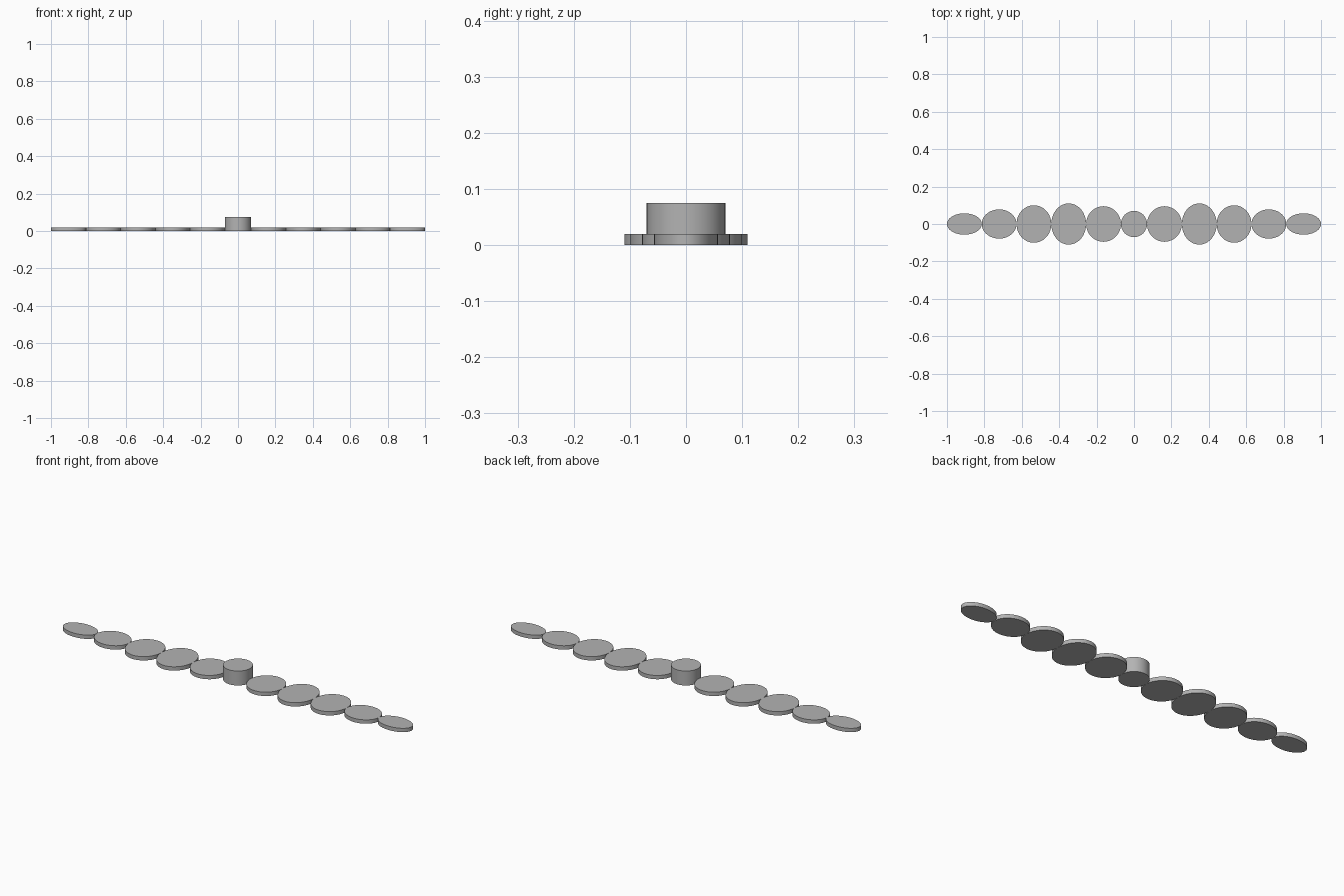
import bpy

# Remove the default cube
cube = bpy.data.objects.get("Cube")
if cube:
    bpy.data.objects.remove(cube, do_unlink=True)

# Single grey material
grey = bpy.data.materials.new("plain_grey")
grey.use_nodes = True
colour = (0.45, 0.45, 0.45, 1.0)
grey.diffuse_color = colour
grey.node_tree.nodes["Principled BSDF"].inputs["Base Color"].default_value = colour


def disc(name, x, rx, ry, height):
    """Upright elliptical cylinder standing on the ground."""
    bpy.ops.mesh.primitive_cylinder_add(
        vertices=64, radius=1, depth=1, location=(x, 0, height / 2))
    obj = bpy.context.object
    obj.name = name
    obj.scale = (rx, ry, height)
    bpy.ops.object.transform_apply(location=False, rotation=False, scale=True)
    bpy.ops.object.shade_smooth_by_angle()
    obj.data.materials.append(grey)
    return obj


HUB_RADIUS = 0.07
LINK_HEIGHT = 0.02
LINK_HALF_DEPTHS = [0.095, 0.11, 0.1, 0.078, 0.057]
link_rx = (1 - HUB_RADIUS) / len(LINK_HALF_DEPTHS) / 2

# Raised centre hub
disc("centre_hub", 0, HUB_RADIUS, HUB_RADIUS, 0.075)

# Row of touching flat ovals on each side
for side, sign in (("left", 1), ("right", -1)):
    for i, ry in enumerate(LINK_HALF_DEPTHS):
        x = HUB_RADIUS + link_rx * (2 * i + 1)
        disc(f"{side}_oval_{i + 1}", sign * x, link_rx, ry, LINK_HEIGHT)
